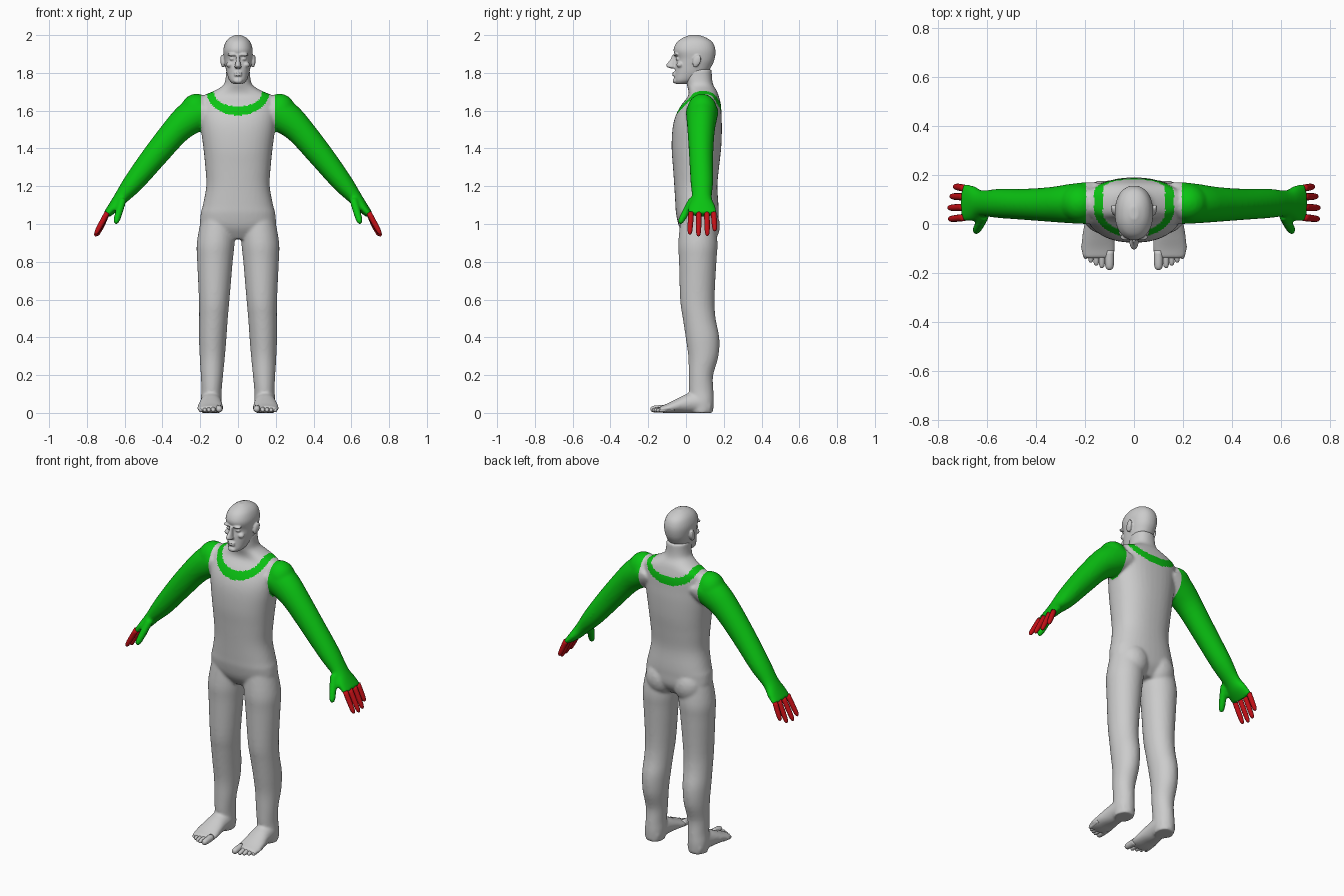
import bpy, bmesh, math
from mathutils import Vector, Matrix

if "Cube" in bpy.data.objects:
    bpy.data.objects.remove(bpy.data.objects["Cube"])

X, Y, Z = Vector((1, 0, 0)), Vector((0, 1, 0)), Vector((0, 0, 1))


def material(name, rgb):
    m = bpy.data.materials.new(name)
    m.diffuse_color = (*rgb, 1)
    m.use_nodes = True
    m.node_tree.nodes["Principled BSDF"].inputs["Base Color"].default_value = m.diffuse_color
    return m


GREY = material("light grey", (0.6, 0.6, 0.6))
GREEN = material("green", (0.003, 0.55, 0.006))
RED = material("red", (0.55, 0.005, 0.008))


def catmull(rows, steps):
    """Smoothly resample rows of numbers."""
    out = []
    for i in range(len(rows) - 1):
        p = [rows[max(0, min(len(rows) - 1, i + k))] for k in (-1, 0, 1, 2)]
        for s in range(steps):
            t = s / steps
            out.append([b + 0.5 * t * (c - a + t * (2*a - 5*b + 4*c - d + t * (3*(b - c) + d - a)))
                        for a, b, c, d in zip(*p)])
    return out + [list(rows[-1])]


def loft(bm, rows, u, v, sides=32, steps=4, power=2.0):
    """Rows are (x, y, z, radius along u, radius along v)."""
    rings = []
    for x, y, z, ru, rv in catmull(rows, steps):
        ring = []
        for k in range(sides):
            a = 2 * math.pi * k / sides
            c, s = math.cos(a), math.sin(a)
            c = math.copysign(abs(c) ** (2 / power), c)
            s = math.copysign(abs(s) ** (2 / power), s)
            ring.append(bm.verts.new(Vector((x, y, z)) + u * ru * c + v * rv * s))
        rings.append(ring)
    for a, b in zip(rings, rings[1:]):
        for k in range(sides):
            j = (k + 1) % sides
            bm.faces.new((a[k], a[j], b[j], b[k]))
    bm.faces.new(rings[0][::-1])
    bm.faces.new(rings[-1])


def blob(bm, center, radii, tilt=0.0):
    m = Matrix.Translation(center) @ Matrix.Rotation(tilt, 4, 'X') @ Matrix.Diagonal((*radii, 1))
    bmesh.ops.create_uvsphere(bm, u_segments=20, v_segments=12, radius=1, matrix=m)


def digit(bm, a, b, r):
    """Rounded finger or toe from a to b."""
    a, b = Vector(a), Vector(b)
    d = (b - a).normalized()
    u = d.cross(Y if abs(d.y) < 0.8 else Z).normalized()
    rows = [(*a.lerp(b, t), r * k, r * k) for t, k in
            ((0, 1), (0.4, 1), (0.75, 0.92), (0.92, 0.72), (0.98, 0.4), (1, 0.1))]
    loft(bm, rows, u, d.cross(u), 12, 2)


def finish(bm, name, mats, voxel=0, smooth=0):
    bmesh.ops.recalc_face_normals(bm, faces=bm.faces)
    me = bpy.data.meshes.new(name)
    bm.to_mesh(me)
    bm.free()
    ob = bpy.data.objects.new(name, me)
    bpy.context.collection.objects.link(ob)
    if voxel:
        r = ob.modifiers.new("fuse", 'REMESH')
        r.mode, r.voxel_size = 'VOXEL', voxel
        s = ob.modifiers.new("soften", 'SMOOTH')
        s.factor, s.iterations = 0.5, smooth
        dg = bpy.context.evaluated_depsgraph_get()
        me = bpy.data.meshes.new_from_object(ob.evaluated_get(dg))
        ob.modifiers.clear()
        ob.data = me
    me.materials.clear()
    for m in mats:
        me.materials.append(m)
    me.polygons.foreach_set("use_smooth", [True] * len(me.polygons))
    return ob


# Body: torso and neck
bm = bmesh.new()
torso = [(0.92, .09, .065, .06), (0.98, .19, .066, .10), (1.05, .198, .06, .112),
         (1.1, .186, .058, .114), (1.2, .168, .052, .114), (1.3, .173, .053, .122),
         (1.4, .183, .055, .131), (1.5, .196, .059, .131), (1.57, .202, .066, .122),
         (1.63, .202, .08, .105), (1.675, .19, .092, .082), (1.705, .125, .088, .075),
         (1.735, .078, .075, .07), (1.77, .066, .068, .07), (1.82, .062, .068, .068)]
loft(bm, [(0, y, z, rx, ry) for z, rx, y, ry in torso], X, Y, 40, power=2.3)

# Legs, feet, arms and palms
leg = [(1.03, .105, .09, .062, .09), (.9, .118, .1, .063, .104), (.8, .122, .094, .062, .099),
       (.6, .126, .081, .06, .091), (.5, .13, .076, .07, .087), (.4, .134, .073, .087, .089),
       (.3, .136, .067, .092, .08), (.2, .138, .059, .079, .065), (.12, .14, .054, .08, .065),
       (.06, .142, .056, .085, .062), (.0, .142, .052, .085, .058)]
foot = [(.13, .142, .045, .035, .035), (.08, .142, .055, .055, .055), (.01, .144, .058, .05, .052),
        (-.05, .146, .066, .037, .037), (-.1, .147, .07, .024, .025), (-.14, .146, .062, .018, .016)]
arm = [(.15, .085, 1.6, .09, .085), (.2, .085, 1.587, .1, .085), (.26, .083, 1.552, .09, .08),
       (.331, .08, 1.491, .075, .072), (.437, .08, 1.365, .067, .064), (.55, .084, 1.223, .055, .06),
       (.62, .084, 1.138, .038, .053), (.658, .085, 1.09, .03, .072), (.695, .087, 1.05, .02, .077)]
for s in (-1, 1):
    loft(bm, [(s * x, y, z, rx, ry) for z, x, rx, y, ry in leg], X, Y)
    loft(bm, [(s * x, y, z, rx, rz) for y, x, rx, z, rz in foot], X, Z)
    loft(bm, [(s * r[0], *r[1:]) for r in arm], Vector((.773 * s, 0, .634)), Y)
    blob(bm, (s * .22, .085, 1.6), (.085, .08, .09))
    blob(bm, (s * .09, .1, .99), (.09, .08, .1))        # buttock
    digit(bm, (s * .61, .035, 1.13), (s * .648, -.035, 1.0), .021)
body = finish(bm, "body", [GREY, GREEN], 0.008, 7)

# Sleeves and collar band by position
for f in body.data.polygons:
    x, y, z = f.center
    x = abs(x)
    drop = 0.125 if y < 0.07 else 0.105
    low = min(z - 1.7, 0)
    outer = (x / .165) ** 2 + (low / drop) ** 2 < 1
    inner = (x / .128) ** 2 + (low / (drop - .047)) ** 2 < 1
    sleeve = (x > .195 and z > 1.35) or x > .3
    f.material_index = int(sleeve or (z > 1.5 and outer and not inner))

# Head: skull loft from front and back depth, with fused face features
bm = bmesh.new()
skull = [(1.742, .026, -.054, .01), (1.76, .045, -.062, .05), (1.8, .06, -.06, .11),
         (1.84, .068, -.057, .138), (1.875, .074, -.052, .152), (1.92, .078, -.066, .156),
         (1.96, .067, -.05, .142), (1.985, .046, -.018, .11), (2.0, .016, .02, .07)]
loft(bm, [(0, (a + b) / 2, z, rx, (b - a) / 2) for z, rx, a, b in skull], X, Y, 40, power=2.2)
nose = [(1.895, .009, -.06, .014), (1.87, .010, -.066, .018), (1.845, .015, -.077, .027),
        (1.832, .019, -.076, .026), (1.824, .012, -.068, .014)]
loft(bm, [(0, y, z, rx, ry) for z, rx, y, ry in nose], X, Y, 16)
blob(bm, (0, -.058, 1.758), (.024, .013, .014))             # chin
for z in (1.788, 1.8):
    blob(bm, (0, -.062, z), (.022, .012, .0055))            # lips
for s in (-1, 1):
    blob(bm, (s * .03, -.054, 1.897), (.027, .014, .008))   # brow
    blob(bm, (s * .03, -.043, 1.874), (.015, .012, .009))   # eye
    blob(bm, (s * .043, -.033, 1.843), (.02, .018, .015))   # cheekbone
    blob(bm, (s * .08, .055, 1.862), (.012, .02, .034), -.2)  # ear
    blob(bm, (s * .087, .064, 1.868), (.007, .016, .028), -.2)
finish(bm, "head", [GREY], 0.0045, 3)

# Fingers and toes
fingers = [(.02, .755, .945), (.066, .757, .935), (.113, .748, .937), (.153, .733, .962)]
toes = [(.1, -.188, .019), (.131, -.18, .013), (.154, -.17, .0125),
        (.176, -.158, .012), (.197, -.143, .012)]
for s, side in ((-1, "left"), (1, "right")):
    bm = bmesh.new()
    for y, x, z in fingers:
        digit(bm, (s * .692, .087 + (y - .087) * .9, 1.06), (s * x, y, z), .0145)
    finish(bm, side + "_fingers", [RED])
    bm = bmesh.new()
    for x, y, r in toes:
        digit(bm, (s * x, y + .08, .024), (s * x, y, r), r)
    finish(bm, side + "_toes", [GREY])
